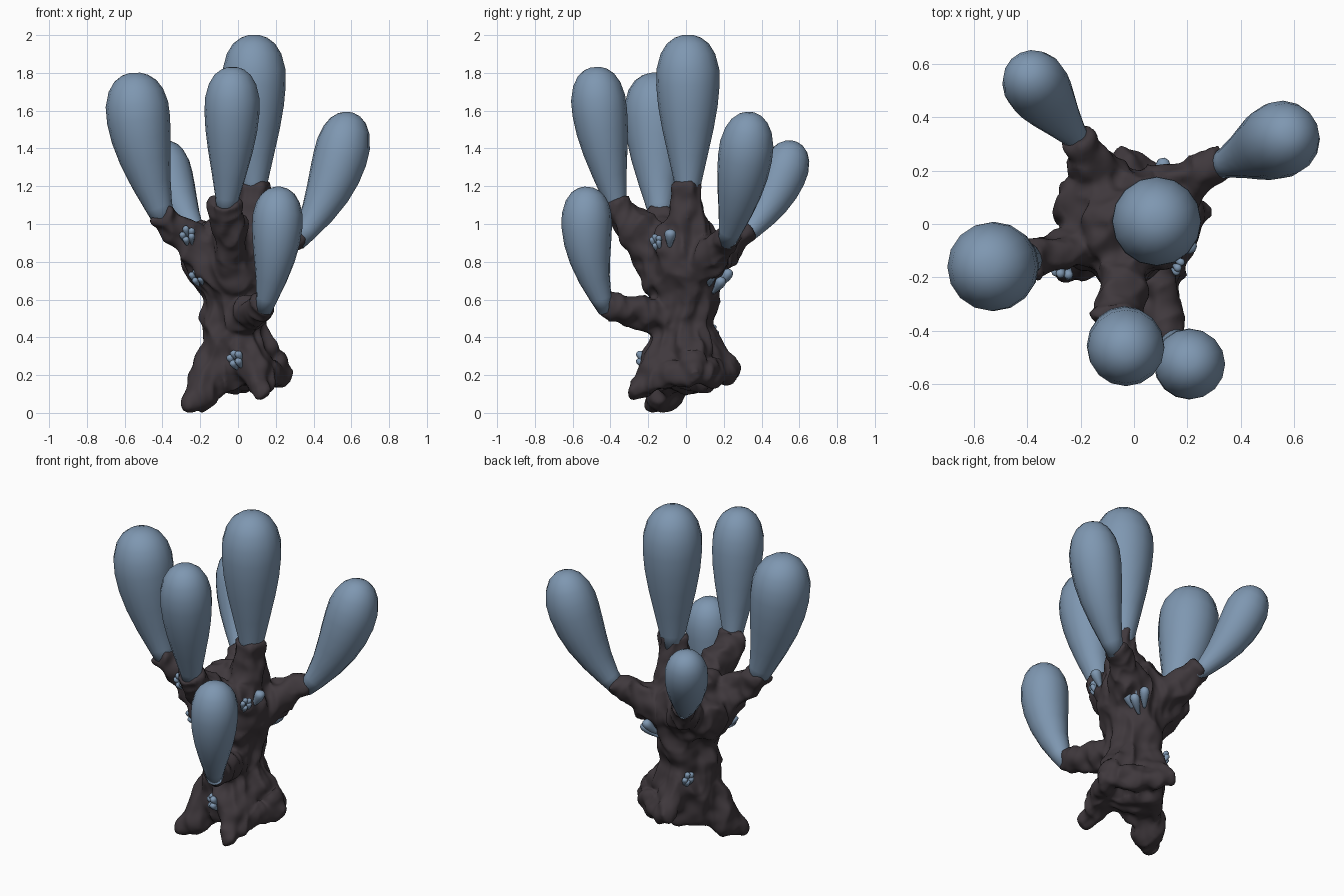
import bpy, bmesh, math, random
from mathutils import Vector, noise
from mathutils.bvhtree import BVHTree

if "Cube" in bpy.data.objects:
    bpy.data.objects.remove(bpy.data.objects["Cube"])

random.seed(4)


def material(name, color):
    m = bpy.data.materials.new(name)
    m.diffuse_color = (*color, 1)
    m.use_nodes = True
    m.node_tree.nodes["Principled BSDF"].inputs["Base Color"].default_value = m.diffuse_color
    return m


bark_mat = material("bark", (0.05, 0.04, 0.046))
bulb_mat = material("bulb", (0.21, 0.31, 0.44))


def tube(bm, pts, radii, sides):
    """Closed tube through pts with one radius per point."""
    rings = []
    for i, p in enumerate(pts):
        d = (pts[min(i + 1, len(pts) - 1)] - pts[max(i - 1, 0)]).normalized()
        ref = Vector((1, 0, 0)) if abs(d.x) < 0.85 else Vector((0, 1, 0))
        u = (ref - d * ref.dot(d)).normalized()
        v = d.cross(u)
        rings.append([bm.verts.new(p + radii[i] * (math.cos(a) * u + math.sin(a) * v))
                      for a in (2 * math.pi * k / sides for k in range(sides))])
    for a, b in zip(rings, rings[1:]):
        for k in range(sides):
            n = (k + 1) % sides
            bm.faces.new((a[k], a[n], b[n], b[k]))
    bm.faces.new(rings[0][::-1])
    bm.faces.new(rings[-1])


def finish(bm, name, mat):
    bmesh.ops.recalc_face_normals(bm, faces=bm.faces)
    for f in bm.faces:
        f.smooth = True
    me = bpy.data.meshes.new(name)
    bm.to_mesh(me)
    bm.free()
    me.materials.append(mat)
    ob = bpy.data.objects.new(name, me)
    bpy.context.collection.objects.link(ob)
    return ob


def limb(bm, *xyzr):
    """Limb through a few (x, y, z, radius) points."""
    tube(bm, [Vector(q[:3]) for q in xyzr], [q[3] for q in xyzr], 14)


# Bark: trunk, roots and branches fused into one skin
bm = bmesh.new()
limb(bm, (-.02, 0, .13, .14), (-.025, -.01, .22, .165), (-.025, -.01, .45, .155), (-.02, -.01, .6, .168),
     (-.02, -.01, .75, .21), (-.02, -.02, .88, .22), (0, -.03, 1.0, .15))
for x, y, z in ((-.29, -.165, .03), (.145, -.29, .1), (.29, .05, .195), (-.04, .275, .21)):
    limb(bm, (x * .1, y * .1, .46, .11), (x * .4, y * .4, .27 + z * .15, .115),
         (x * .72, y * .72, z + .06, .07), (x, y, z + .01, .036))
# Webs between the right-hand roots
limb(bm, (.12, -.22, .15, .05), (.16, -.08, .2, .07), (.23, .05, .205, .05))
limb(bm, (.23, .05, .205, .05), (.13, .14, .22, .07), (-.03, .22, .215, .05))
branches = [
    ((.03, 0, .85, .14), (.07, .01, 1.05, .1), (.08, .01, 1.15, .075), (.08, .01, 1.215, .082)),
    ((-.08, -.04, .72, .14), (-.24, -.1, .9, .1), (-.37, -.13, 1.0, .067), (-.41, -.14, 1.06, .076)),
    ((-.03, -.08, .75, .16), (-.05, -.24, .95, .112), (-.065, -.34, 1.06, .074), (-.068, -.37, 1.12, .084)),
    ((0, -.05, .5, .12), (.06, -.22, .52, .085), (.12, -.37, .56, .053), (.14, -.44, .585, .06)),
    ((0, 0, .72, .15), (.14, .12, .82, .105), (.27, .205, .9, .062), (.335, .235, .935, .062)),
    ((-.05, .02, .72, .16), (-.11, .15, .83, .115), (-.18, .27, .92, .064), (-.215, .325, .965, .064)),
]
for b in branches:
    limb(bm, *b)
limb(bm, (-.08, .02, .65, .1), (-.2, .07, .82, .11), (-.23, .08, .92, .07))
raw = finish(bm, "bark_base", bark_mat)
rm = raw.modifiers.new("skin", 'REMESH')
rm.mode, rm.voxel_size = 'VOXEL', 0.012
sm = raw.modifiers.new("soften", 'SMOOTH')
sm.factor, sm.iterations = 0.5, 18
dg = bpy.context.evaluated_depsgraph_get()
bm = bmesh.new()
bm.from_mesh(raw.evaluated_get(dg).to_mesh())
bpy.data.objects.remove(raw)

# Folded bark relief: stretched ridges, creases and small lumps
bm.normal_update()
moves = []
for v in bm.verts:
    p = v.co
    ridge = abs(noise.noise(Vector((p.x * 7, p.y * 7, p.z * 3.2 + p.x * 2))))
    crease = abs(noise.noise(Vector((p.x * 11 + 5, p.y * 11, p.z * 6 - p.y * 4))))
    lump = noise.noise(p * 14 + Vector((3, 7, 1)))
    big = noise.noise(p * 5)
    moves.append(v.normal * (.022 - .05 * ridge - .03 * crease + .012 * lump + .02 * big))
for v, m in zip(bm.verts, moves):
    v.co += m
    v.co.z = max(v.co.z, 0)
bmesh.ops.smooth_vert(bm, verts=bm.verts, factor=0.3, use_axis_x=True, use_axis_y=True, use_axis_z=True)
low = min(v.co.z for v in bm.verts)
for v in bm.verts:  # rest the lowest root on the ground
    v.co.z -= low * max(0, 1 - v.co.z / .4)
bark_tree = BVHTree.FromBMesh(bm)
finish(bm, "trunk", bark_mat)

# Club profile: (position along length, fraction of full radius)
PROFILE = ((0, .33), (.12, .44), (.28, .63), (.44, .82), (.58, .95), (.7, 1.01), (.8, 1),
           (.89, .87), (.95, .67), (.985, .42), (1, .18))


def club(bm, a, c, b, r, sides):
    """Club-shaped bulb along the quadratic curve a-c-b."""
    a, b, c = Vector(a), Vector(b), Vector(c)
    tube(bm, [a * (1 - t) ** 2 + c * 2 * t * (1 - t) + b * t * t for t, _ in PROFILE],
         [r * f for _, f in PROFILE], sides)


# Six large bulbs
for i, (a, c, b, r) in enumerate((
        ((.085, .01, 1.12), (.085, .01, 1.55), (.085, .01, 2.0), .166),
        ((-.385, -.13, 1.0), (-.535, -.165, 1.38), (-.545, -.16, 1.8), .166),
        ((-.065, -.355, 1.05), (-.03, -.45, 1.42), (-.028, -.48, 1.83), .144),
        ((.135, -.42, .54), (.22, -.56, .83), (.21, -.515, 1.195), .132),
        ((.31, .215, .9), (.53, .3, 1.16), (.59, .34, 1.59), .142),
        ((-.195, .3, .92), (-.35, .48, 1.11), (-.4, .575, 1.435), .121))):
    bm = bmesh.new()
    club(bm, a, c, b, r, 16)
    finish(bm, f"bulb_{i + 1}", bulb_mat)

# Small bud clusters sprouting from the bark: place, bud count, length
for i, (x, y, z, n, size) in enumerate((
        (.02, -.18, .26, 5, .08), (-.28, -.22, .9, 5, .07), (-.27, -.14, .62, 5, .07),
        (.17, -.16, .88, 5, .06), (.23, -.08, .9, 1, .12), (.12, .17, .65, 4, .11),
        (-.15, .15, .42, 5, .065))):
    hit, nor, _, _ = bark_tree.find_nearest(Vector((x, y, z)))
    side = nor.cross(Vector((0, 0, 1))).normalized()
    bm = bmesh.new()
    for k in range(n):
        ang = 2 * math.pi * k / n
        off = (side * math.cos(ang) + Vector((0, 0, 1)) * math.sin(ang)) * (size * .3 if n > 1 else 0)
        a = hit + off - nor * .015
        tip = a + (nor * .55 + Vector((0, 0, .8)) + off * 5).normalized() * size * random.uniform(.8, 1.15)
        club(bm, a, (a + tip) / 2 + nor * size * .12, tip, size * .25, 8)
    finish(bm, f"bud_cluster_{i + 1}", bulb_mat)
